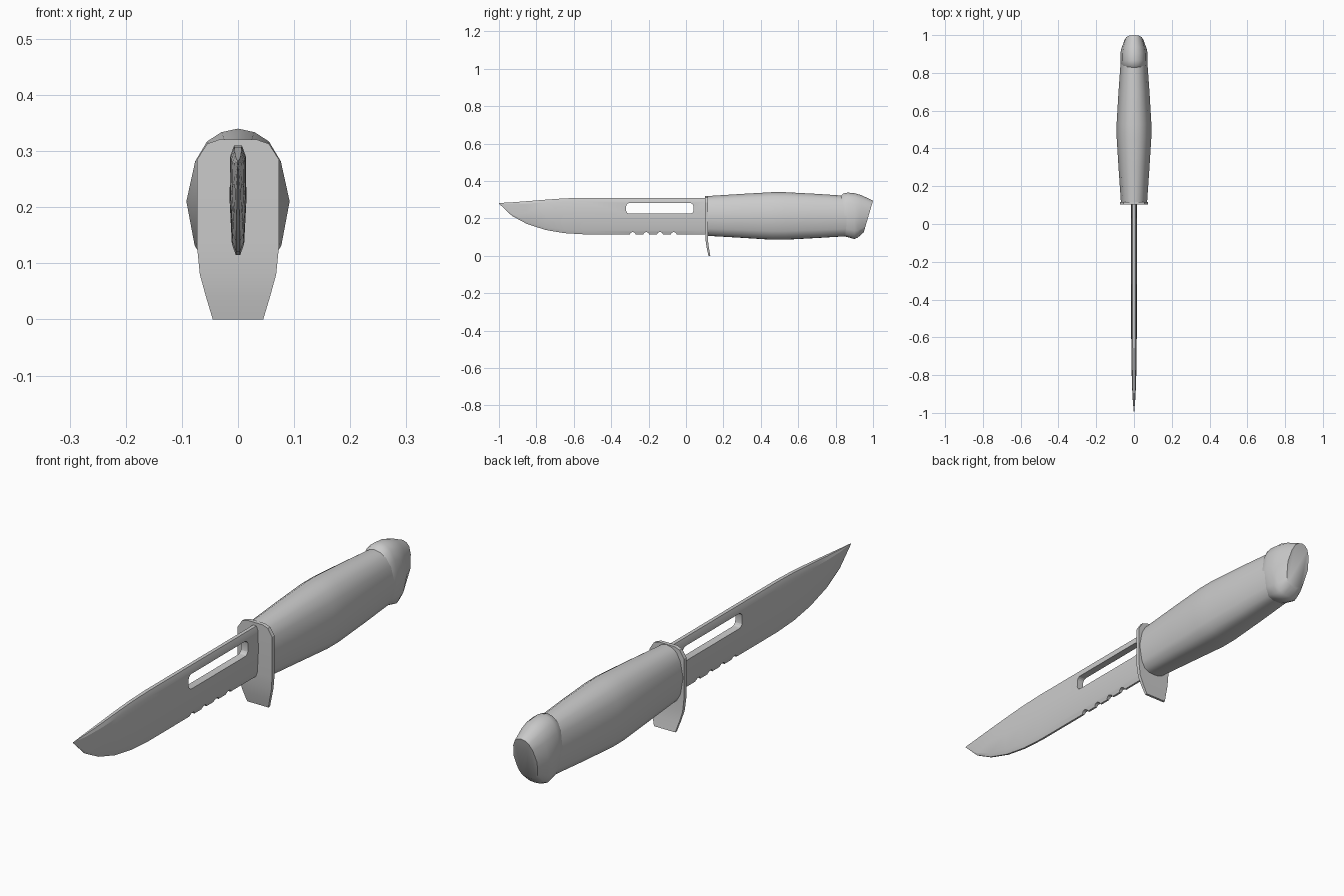
import bpy, bmesh, math

cube = bpy.data.objects.get("Cube")
if cube:
    bpy.data.objects.remove(cube, do_unlink=True)

grey = bpy.data.materials.new("plain_grey")
grey.use_nodes = True
grey.diffuse_color = (0.6, 0.6, 0.6, 1)
grey.node_tree.nodes["Principled BSDF"].inputs["Base Color"].default_value = (0.6, 0.6, 0.6, 1)


def add_loft(bm, rings):
    """Skin a list of closed rings and cap both ends."""
    rows = [[bm.verts.new(p) for p in ring] for ring in rings]
    n = len(rows[0])
    for a, b in zip(rows, rows[1:]):
        for i in range(n):
            j = (i + 1) % n
            bm.faces.new((a[i], a[j], b[j], b[i]))
    bm.faces.new(rows[0])
    bm.faces.new(rows[-1][::-1])


def make_object(name, bm):
    bmesh.ops.recalc_face_normals(bm, faces=bm.faces[:])
    mesh = bpy.data.meshes.new(name)
    bm.to_mesh(mesh)
    bm.free()
    mesh.materials.append(grey)
    ob = bpy.data.objects.new(name, mesh)
    bpy.context.collection.objects.link(ob)
    return ob


def loft(name, rings):
    bm = bmesh.new()
    add_loft(bm, rings)
    return make_object(name, bm)


def activate(ob):
    bpy.ops.object.select_all(action='DESELECT')
    ob.select_set(True)
    bpy.context.view_layer.objects.active = ob


def smooth(ob, degrees):
    activate(ob)
    bpy.ops.object.shade_smooth_by_angle(angle=math.radians(degrees))


def mirrored(half):
    """Close a half section, top to bottom, across x = 0."""
    return half + [(-x, t) for x, t in reversed(half) if x > 0]


# Blade: bevelled section, tapering to the tip
BLADE = mirrored([(0.007, 1), (0.014, 0.9), (0.015, 0.5), (0.011, 0.1), (0.004, 0)])
blade_stations = [  # y, bottom z, top z, thickness factor
    (0.108, 0.115, 0.31, 1), (-0.55, 0.115, 0.31, 1), (-0.65, 0.121, 0.307, 0.95),
    (-0.75, 0.138, 0.300, 0.88), (-0.85, 0.170, 0.292, 0.72),
    (-0.93, 0.213, 0.286, 0.45), (-1.0, 0.279, 0.282, 0.05)]
blade = loft("blade", [[(x * k, y, zb + t * (zt - zb)) for x, t in BLADE]
                       for y, zb, zt, k in blade_stations])

# Cutter: rounded slot and four edge notches
bm = bmesh.new()
slot, radius = [], 0.018
for cy, cz, start in ((0.022, 0.264, 0), (-0.302, 0.264, 90),
                      (-0.302, 0.243, 180), (0.022, 0.243, 270)):
    for k in range(5):
        a = math.radians(start + 22.5 * k)
        slot.append((cy + radius * math.cos(a), cz + radius * math.sin(a)))
add_loft(bm, [[(x, y, z) for y, z in slot] for x in (-0.05, 0.05)])
for cy in (-0.285, -0.212, -0.139, -0.066):
    notch = [(cy + 0.016 * math.cos(k * math.pi / 6), 0.111 + 0.016 * math.sin(k * math.pi / 6))
             for k in range(12)]
    add_loft(bm, [[(x, y, z) for y, z in notch] for x in (-0.05, 0.05)])
cutter = make_object("blade_cutter", bm)
cutter.hide_render = True
cut = blade.modifiers.new("slot_and_notches", 'BOOLEAN')
cut.operation = 'DIFFERENCE'
cut.solver = 'EXACT'
cut.object = cutter
activate(blade)
bpy.ops.object.modifier_apply(modifier=cut.name)
bpy.data.objects.remove(cutter, do_unlink=True)
smooth(blade, 20)

# Guard: plate with its lower end swept back
guard_stations = [  # z, half width, front y, back y
    (0, 0.045, 0.120, 0.130), (0.04, 0.057, 0.111, 0.123), (0.08, 0.068, 0.105, 0.118),
    (0.13, 0.073, 0.102, 0.117), (0.285, 0.073, 0.102, 0.117),
    (0.313, 0.055, 0.102, 0.117), (0.321, 0.032, 0.102, 0.117)]
guard = loft("guard", [[(-w, f, z), (w, f, z), (w, b, z), (-w, b, z)]
                       for z, w, f, b in guard_stations])
smooth(guard, 25)

# Grip section shared by handle and pommel
GRIP = mirrored([(0, 1), (0.32, 0.975), (0.6, 0.91), (0.83, 0.77), (1, 0.49),
                 (0.84, 0.18), (0.62, 0.05), (0.3, 0.005), (0, 0)])


def grip_ring(yb, yt, w, zb, zt):
    return [(x * w, yb + t * (yt - yb), zb + t * (zt - zb)) for x, t in GRIP]


# Handle: swells in the middle
handle = loft("handle", [grip_ring(*s) for s in (
    (0.11, 0.11, 0.069, 0.107, 0.319), (0.3, 0.3, 0.082, 0.096, 0.331),
    (0.46, 0.46, 0.092, 0.086, 0.340), (0.53, 0.53, 0.092, 0.086, 0.340),
    (0.7, 0.7, 0.082, 0.095, 0.331), (0.88, 0.88, 0.069, 0.106, 0.319))])
smooth(handle, 45)

# Pommel: raised lip, then a slanted flat end
pommel = loft("pommel", [grip_ring(*s) for s in (
    (0.835, 0.825, 0.064, 0.112, 0.318), (0.85, 0.84, 0.070, 0.103, 0.333),
    (0.87, 0.865, 0.072, 0.098, 0.338), (0.90, 0.905, 0.072, 0.090, 0.334),
    (0.918, 0.94, 0.067, 0.097, 0.323), (0.95, 1.0, 0.050, 0.125, 0.295))])
smooth(pommel, 45)
